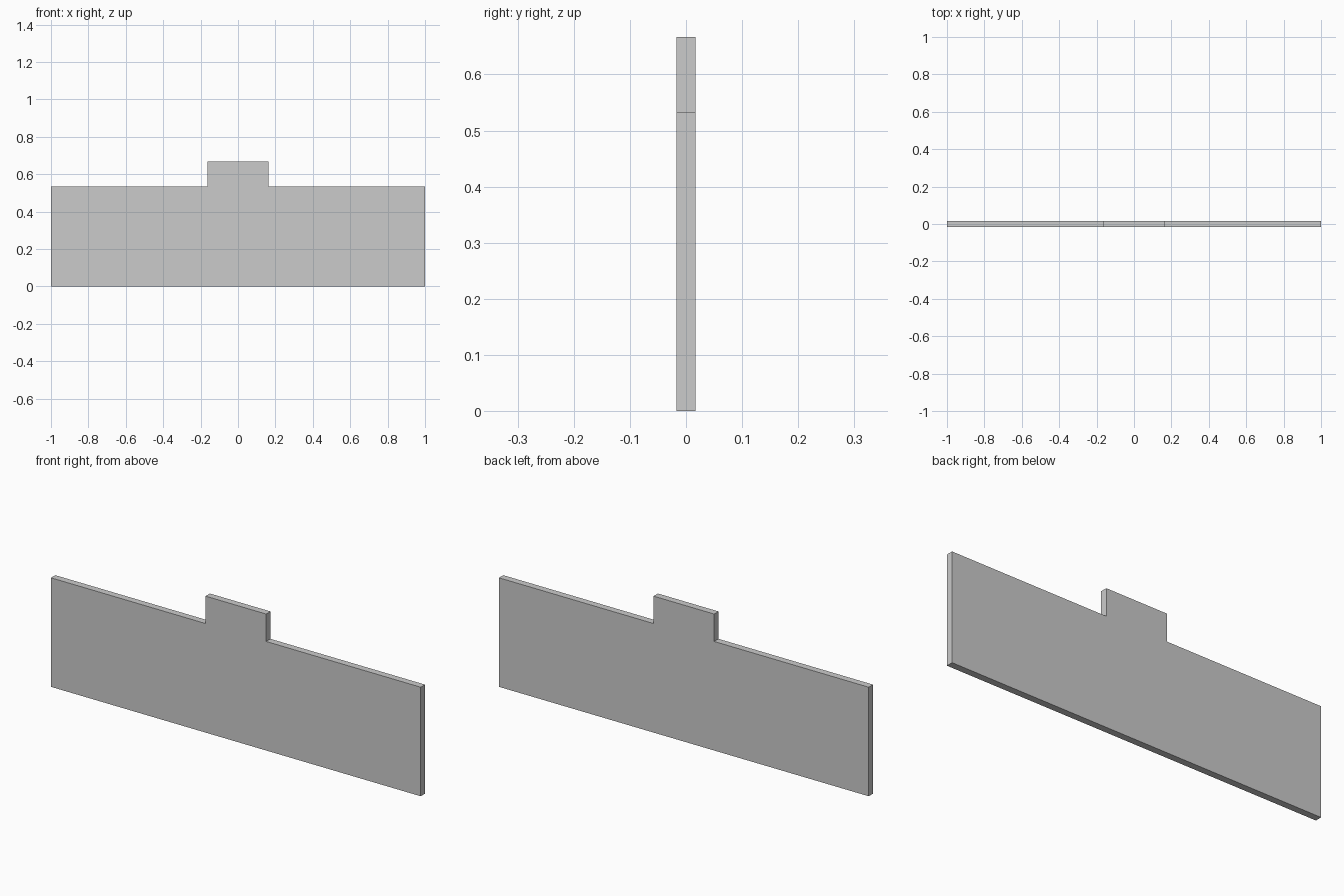
import bpy
import bmesh

if "Cube" in bpy.data.objects:
    bpy.data.objects.remove(bpy.data.objects["Cube"])

HALF_LENGTH = 1.0
HALF_THICKNESS = 0.0167
SHOULDER_Z = 0.533
TAB_HALF_WIDTH = 0.164
TOP_Z = 0.667

# Right half of the panel outline (x, z), mirrored to close the profile
half = [(HALF_LENGTH, 0), (HALF_LENGTH, SHOULDER_Z),
        (TAB_HALF_WIDTH, SHOULDER_Z), (TAB_HALF_WIDTH, TOP_Z)]
outline = half + [(-x, z) for x, z in reversed(half)]

# Flat panel with raised centre tab, extruded through its thickness
bm = bmesh.new()
face = bm.faces.new([bm.verts.new((x, -HALF_THICKNESS, z)) for x, z in outline])
result = bmesh.ops.extrude_face_region(bm, geom=[face], use_keep_orig=True)
moved = [g for g in result["geom"] if isinstance(g, bmesh.types.BMVert)]
bmesh.ops.translate(bm, verts=moved, vec=(0, 2 * HALF_THICKNESS, 0))
bmesh.ops.recalc_face_normals(bm, faces=bm.faces)

mesh = bpy.data.meshes.new("tabbed_panel")
bm.to_mesh(mesh)
bm.free()
panel = bpy.data.objects.new("tabbed_panel", mesh)
bpy.context.collection.objects.link(panel)
